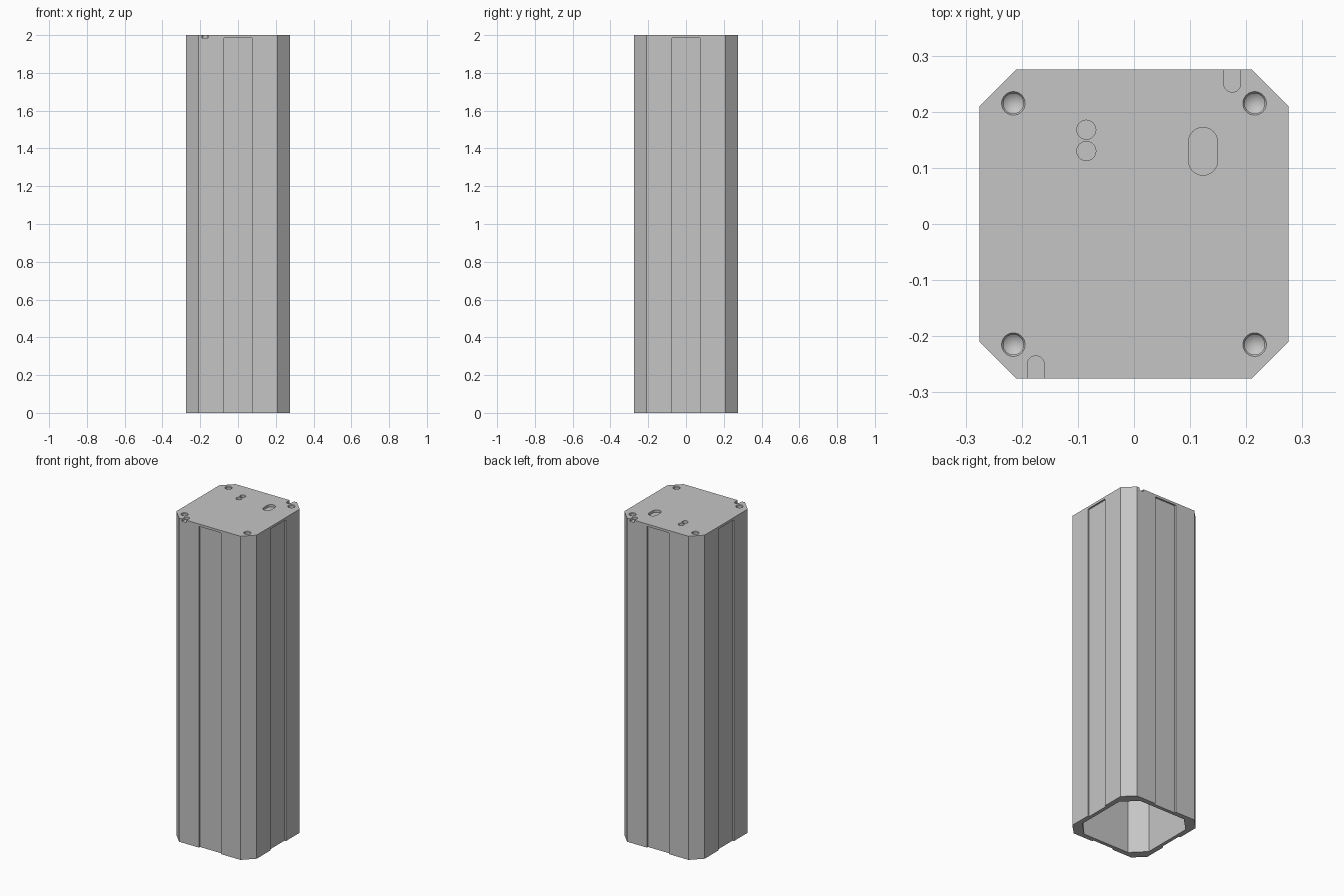
import bpy, bmesh
from math import sin, cos, pi

default = bpy.data.objects.get("Cube")
if default:
    bpy.data.objects.remove(default, do_unlink=True)

HALF, FLAT = 0.275, 0.21        # outer half width and half length of a flat side
HEIGHT, PLATE_Z = 2.0, 1.985    # overall height, underside of the end plate
PANEL, RECESS = 0.075, 0.01     # half width and depth of the recessed centre panels
BOLT = 0.215                    # corner hole offset

grey = bpy.data.materials.new("plain_grey")
grey.use_nodes = True
grey.diffuse_color = (0.56, 0.56, 0.56, 1)
grey.node_tree.nodes["Principled BSDF"].inputs["Base Color"].default_value = grey.diffuse_color


def four_sides(side):
    """Repeat the outline of the front side around all four sides."""
    points = []
    for _ in range(4):
        points += side
        side = [(-y, x) for x, y in side]
    return points


def octagon(half, flat):
    return four_sides([(-flat, -half), (flat, -half)])


def slot(x, y0, y1, r, steps=16):
    """Round-ended slot along y; a circle when both ends coincide."""
    arc = [pi * i / steps for i in range(steps + 1)]
    return ([(x + r * cos(a), y1 + r * sin(a)) for a in arc] +
            [(x - r * cos(a), y0 - r * sin(a)) for a in arc])


def add_prism(bm, outline, z0, z1):
    face = bm.faces.new([bm.verts.new((x, y, z0)) for x, y in outline])
    top = bmesh.ops.extrude_face_region(bm, geom=[face])["geom"]
    verts = [v for v in top if isinstance(v, bmesh.types.BMVert)]
    bmesh.ops.translate(bm, verts=verts, vec=(0, 0, z1 - z0))


def add_bolt_hole(bm, x, y, steps=32):
    """Drilled hole with a bevelled rim and a conical bottom."""
    profile = [(0.021, 2.01), (0.021, 2.0), (0.018, 1.996), (0.018, 1.97)]
    rings = [[bm.verts.new((x + r * cos(2 * pi * i / steps),
                            y + r * sin(2 * pi * i / steps), z))
              for i in range(steps)] for r, z in profile]
    tip = bm.verts.new((x, y, 1.956))
    bm.faces.new(rings[0])
    for i in range(steps):
        j = (i + 1) % steps
        for a, b in zip(rings, rings[1:]):
            bm.faces.new((a[i], a[j], b[j], b[i]))
        bm.faces.new((rings[-1][i], rings[-1][j], tip))


def make_object(name, bm):
    bmesh.ops.remove_doubles(bm, verts=bm.verts, dist=1e-5)
    bmesh.ops.recalc_face_normals(bm, faces=bm.faces)
    mesh = bpy.data.meshes.new(name)
    bm.to_mesh(mesh)
    bm.free()
    mesh.materials.append(grey)
    obj = bpy.data.objects.new(name, mesh)
    bpy.context.collection.objects.link(obj)
    return obj


def cut(target, bm):
    """Subtract the cutter from the target, then discard the cutter."""
    cutter = make_object("cutter", bm)
    cutter.hide_render = True
    mod = target.modifiers.new("cut", "BOOLEAN")
    mod.operation, mod.solver, mod.object = "DIFFERENCE", "EXACT", cutter
    bpy.ops.object.select_all(action="DESELECT")
    bpy.context.view_layer.objects.active = target
    target.select_set(True)
    bpy.ops.object.modifier_apply(modifier=mod.name)
    bpy.data.objects.remove(cutter, do_unlink=True)
    bpy.ops.object.shade_smooth_by_angle(angle=pi / 9)


corners = [(sx * BOLT, sy * BOLT) for sx in (-1, 1) for sy in (-1, 1)]

# Column: chamfered square tube with a shallow recessed panel on each side
bm = bmesh.new()
inner = RECESS - HALF
add_prism(bm, four_sides([(-FLAT, -HALF), (-PANEL, -HALF), (-PANEL, inner),
                          (PANEL, inner), (PANEL, -HALF), (FLAT, -HALF)]), 0, PLATE_Z)
column = make_object("column", bm)

# Hollow inside, open at the bottom, plus the corner holes
bm = bmesh.new()
add_prism(bm, octagon(0.243, 0.16), -0.1, 1.95)
for x, y in corners:
    add_bolt_hole(bm, x, y)
cut(column, bm)

# End plate covering the column and its panel recesses
bm = bmesh.new()
add_prism(bm, octagon(HALF, FLAT), PLATE_Z, HEIGHT)
end_plate = make_object("end_plate", bm)

# Edge notches, twin round holes, long slot and corner holes in the plate
bm = bmesh.new()
for outline in (slot(0.175, 0.25, 0.35, 0.015), slot(-0.175, -0.35, -0.25, 0.015),
                slot(-0.085, 0.168, 0.168, 0.017), slot(-0.085, 0.13, 0.13, 0.017),
                slot(0.123, 0.113, 0.146, 0.026)):
    add_prism(bm, outline, PLATE_Z - 0.01, HEIGHT + 0.01)
for x, y in corners:
    add_bolt_hole(bm, x, y)
cut(end_plate, bm)
